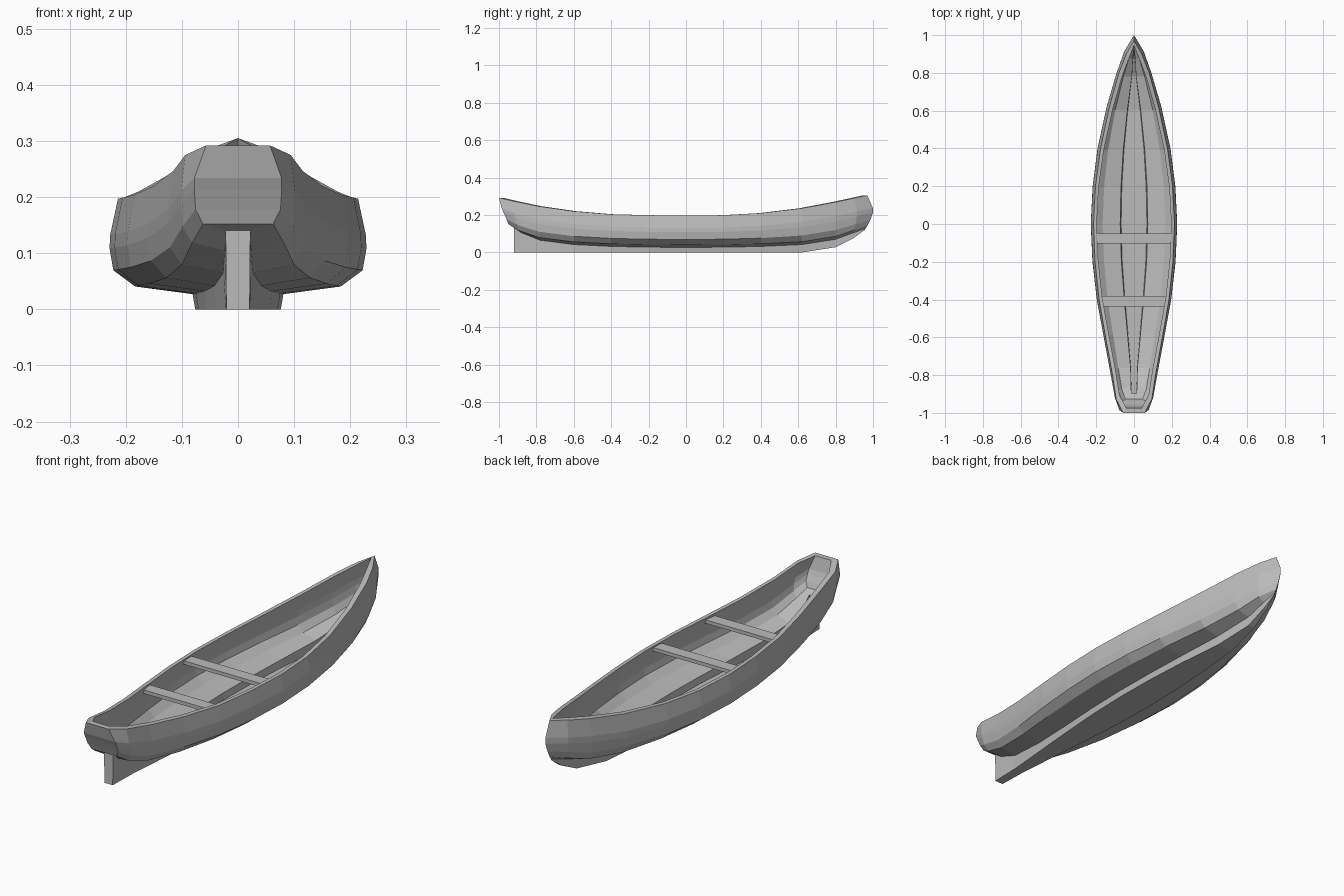
import bpy
import bmesh

if "Cube" in bpy.data.objects:
    bpy.data.objects.remove(bpy.data.objects["Cube"], do_unlink=True)

grey = bpy.data.materials.new("plain_grey")
grey.use_nodes = True
COLOUR = (0.5, 0.5, 0.5, 1)
grey.diffuse_color = COLOUR
grey.node_tree.nodes["Principled BSDF"].inputs["Base Color"].default_value = COLOUR

# Stations from stern to bow:
# position, gunwale half width, beam half width, sheer height, keel half width, hull bottom, keel bottom
STATIONS = [
    (-.92, .057, .078, .292, .022, .14, 0),
    (-.88, .094, .102, .275, .023, .105, 0),
    (-.78, .115, .125, .247, .026, .065, 0),
    (-.6, .15, .16, .22, .042, .042, 0),
    (-.4, .185, .197, .204, .06, .032, 0),
    (-.2, .206, .22, .199, .075, .028, 0),
    (0, .214, .229, .197, .081, .027, 0),
    (.2, .204, .219, .199, .077, .028, 0),
    (.4, .177, .193, .21, .065, .032, 0),
    (.62, .13, .145, .236, .043, .042, 0),
    (.8, .08, .092, .269, .017, .07, .028),
    (.9, .041, .052, .29, .009, .105, .075),
    (.97, 0, 0, .305, 0, .128, .122),
]

# How far each section point leans fore or aft at the two ends
STERN_RAKE = (-.08, -.065, -.055, -.04, -.03, 0, 0, 0)
BOW_RAKE = (0, .029, .03, .015, 0, -.01, -.012, -.012)
RAKE_AMOUNT = {-.92: 1, -.88: .6, -.78: .15, .9: .45, .97: 1}

# Inner skin: rise of each section point and end clearance
RISE = (0, 0, 0, .01, .014, .012, .01, .01)
WALL, INNER_LENGTH = .017, .975


def half_section(station, inner):
    """Points from gunwale down to the keel centreline on the +x side."""
    y, gunwale, beam, sheer, keel, bottom, foot = station
    depth = sheer - bottom
    points = [
        (gunwale, sheer),
        (beam * .995, bottom + depth * .62),
        (beam, bottom + depth * .48),
        (beam * .97, bottom + depth * .25),
        (max(beam * .8, keel), bottom + depth * .08),
        (keel, bottom),
        (keel * .94, foot),
        (0, foot),
    ]
    rake = STERN_RAKE if y < 0 else BOW_RAKE
    amount = RAKE_AMOUNT.get(y, 0)
    section = []
    for i, (x, z) in enumerate(points):
        py = y + rake[i] * amount
        if inner:
            x -= min(WALL if i < 5 else .008, x * .35)
            z += RISE[i]
            py *= INNER_LENGTH
        section.append((x, py, z))
    return section


def finish(name, bm):
    bmesh.ops.recalc_face_normals(bm, faces=bm.faces)
    mesh = bpy.data.meshes.new(name)
    bm.to_mesh(mesh)
    bm.free()
    mesh.materials.append(grey)
    obj = bpy.data.objects.new(name, mesh)
    bpy.context.collection.objects.link(obj)
    return obj


def loft_skin(bm, inner):
    """Loft both sides through the stations and close the transom."""
    rows = []
    for station in STATIONS:
        half = half_section(station, inner)
        mirrored = [(-x, y, z) for x, y, z in reversed(half[:-1])]
        rows.append([bm.verts.new(p) for p in half + mirrored])
    for a, b in zip(rows, rows[1:]):
        for i in range(len(a) - 1):
            bm.faces.new((a[i], a[i + 1], b[i + 1], b[i]))
    stern, last = rows[0], len(rows[0]) - 1
    for i in range(last // 2):
        ring = [stern[i], stern[i + 1], stern[last - i - 1], stern[last - i]]
        bm.faces.new(list(dict.fromkeys(ring)))
    return rows


# Hull shell with outer skin, inner skin and the rim between them
bm = bmesh.new()
outer, inner = loft_skin(bm, False), loft_skin(bm, True)
for k in range(len(STATIONS) - 1):
    for side in (0, -1):
        bm.faces.new((outer[k][side], outer[k + 1][side],
                      inner[k + 1][side], inner[k][side]))
bm.faces.new((outer[0][0], inner[0][0], inner[0][-1], outer[0][-1]))
bmesh.ops.remove_doubles(bm, verts=bm.verts, dist=.0001)
bmesh.ops.dissolve_degenerate(bm, edges=bm.edges, dist=.0001)
finish("hull", bm)


# Two cross benches
def bench(name, y, half_length, top):
    bm = bmesh.new()
    bmesh.ops.create_cube(bm, size=1)
    for v in bm.verts:
        v.co = (v.co.x * 2 * half_length, y + v.co.y * .055, top + (v.co.z - .5) * .016)
    finish(name, bm)


bench("middle_bench", -.077, .204, .19)
bench("rear_bench", -.41, .175, .195)
